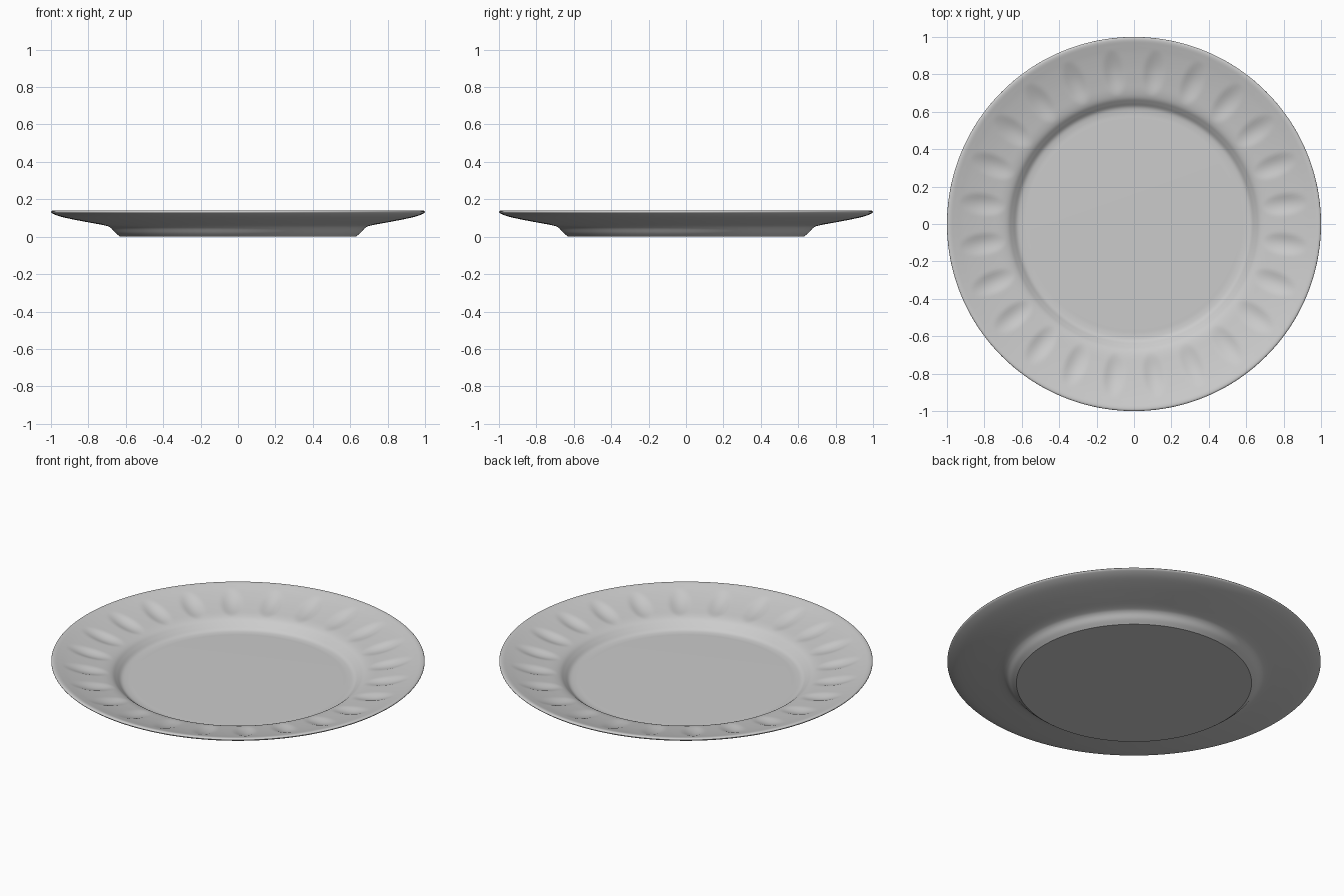
import bpy, bmesh, math
from mathutils import Vector

cube = bpy.data.objects.get("Cube")
if cube:
    bpy.data.objects.remove(cube, do_unlink=True)

SEGMENTS, STEPS = 384, 5
PETALS = 24

# Cross-section (radius, height): floor, well, flared rim, rounded lip, underside
PROFILE = [(0.56, 0.02), (0.595, 0.02), (0.625, 0.026), (0.65, 0.046), (0.675, 0.065),
           (0.71, 0.077), (0.77, 0.088), (0.84, 0.102), (0.91, 0.119), (0.955, 0.132),
           (0.98, 0.139), (0.994, 0.139), (1.0, 0.132), (0.99, 0.123), (0.95, 0.108),
           (0.88, 0.092), (0.79, 0.075), (0.71, 0.06), (0.68, 0.047), (0.655, 0.02),
           (0.63, 0.0)]
LIP_INDEX = 11


def smooth_profile(points):
    """Run a smooth curve through the points."""
    pts = [Vector(p) for p in points]
    pts = [2 * pts[0] - pts[1]] + pts + [2 * pts[-1] - pts[-2]]
    out = []
    for a, b, c, d in zip(pts, pts[1:], pts[2:], pts[3:]):
        for s in range(STEPS):
            t = s / STEPS
            out.append(0.5 * (2 * b + (c - a) * t + (2 * a - 5 * b + 4 * c - d) * t * t
                              + (3 * b - a - 3 * c + d) * t ** 3))
    return out + [pts[-2]]


def petal_depth(radius, angle):
    """Depth of the pressed oval hollows around the rim."""
    pitch = math.tau / PETALS
    offset = (angle % pitch) - pitch / 2
    d = ((radius - 0.815) / 0.125) ** 2 + (offset * radius / 0.06) ** 2
    return 0.012 * (1 - d) ** 1.5 if d < 1 else 0.0


# Plate body
bm = bmesh.new()
rings = []
for i, p in enumerate(smooth_profile(PROFILE)):
    ring = []
    for k in range(SEGMENTS):
        a = math.tau * k / SEGMENTS
        z = p.y - (petal_depth(p.x, a) if i < LIP_INDEX * STEPS else 0)
        ring.append(bm.verts.new((p.x * math.cos(a), p.x * math.sin(a), z)))
    rings.append(ring)
for inner, outer in zip(rings, rings[1:]):
    for k in range(SEGMENTS):
        n = (k + 1) % SEGMENTS
        bm.faces.new((inner[k], outer[k], outer[n], inner[n]))

# Flat floor and flat base
for ring in (rings[0], rings[-1]):
    centre = bm.verts.new((0, 0, ring[0].co.z))
    for k in range(SEGMENTS):
        bm.faces.new((centre, ring[k], ring[(k + 1) % SEGMENTS]))
bmesh.ops.recalc_face_normals(bm, faces=bm.faces)

mesh = bpy.data.meshes.new("plate")
bm.to_mesh(mesh)
bm.free()
plate = bpy.data.objects.new("plate", mesh)
bpy.context.collection.objects.link(plate)

# Glaze colour
glaze = bpy.data.materials.new("pale grey glaze")
glaze.use_nodes = True
colour = (0.6, 0.6, 0.6, 1)
glaze.diffuse_color = colour
glaze.node_tree.nodes["Principled BSDF"].inputs["Base Color"].default_value = colour
mesh.materials.append(glaze)

# Smooth shading with a crisp foot edge
bpy.ops.object.select_all(action='DESELECT')
plate.select_set(True)
bpy.context.view_layer.objects.active = plate
bpy.ops.object.shade_smooth_by_angle(angle=math.radians(35))
